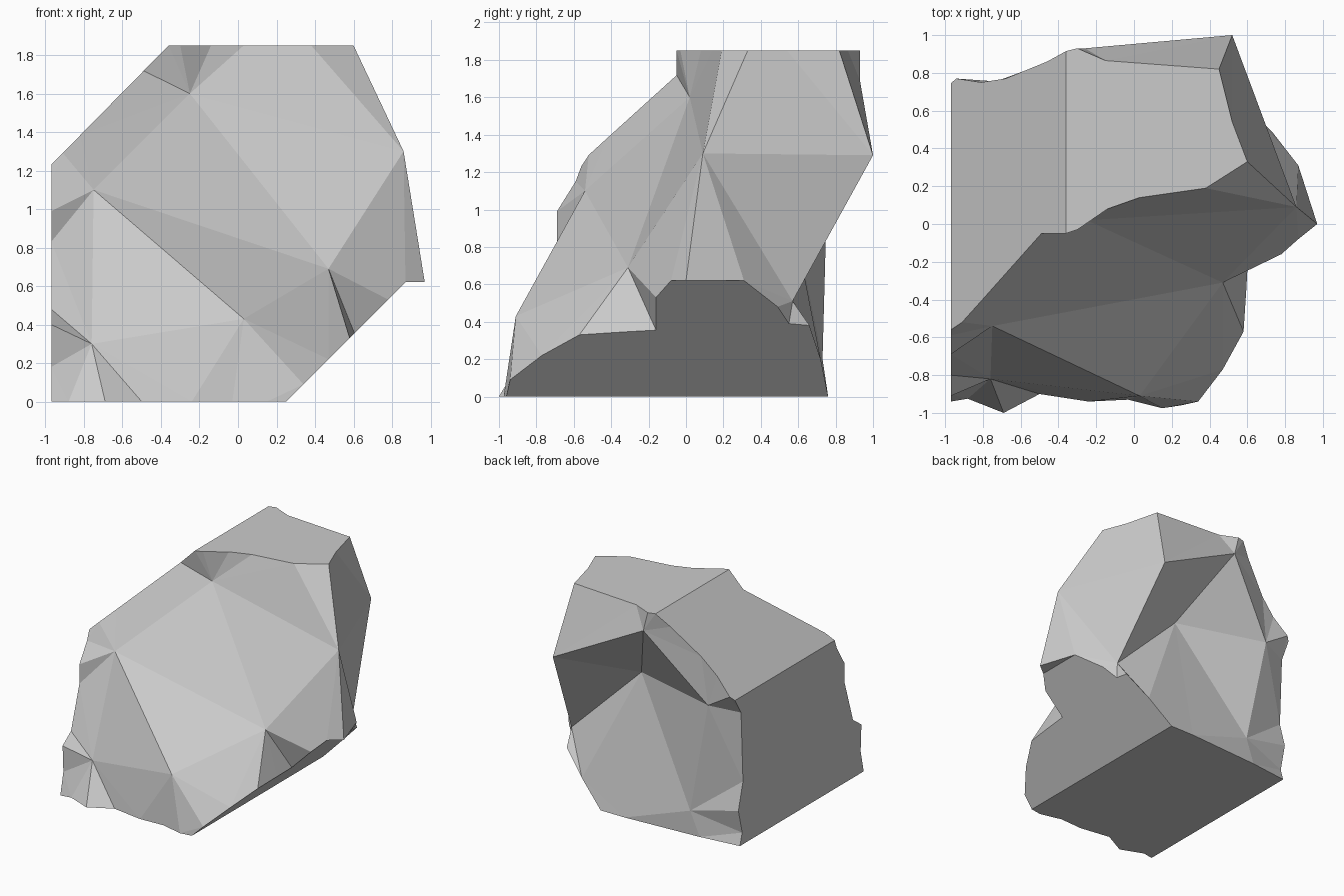
import bpy, bmesh
from mathutils import Vector
from mathutils.geometry import delaunay_2d_cdt

if "Cube" in bpy.data.objects:
    bpy.data.objects.remove(bpy.data.objects["Cube"])

# Flat cuts through the rock: each maps (position along the cut, depth y) to 3D
cuts = {
    "left":   lambda t, y: (-0.97, y, t),
    "upper":  lambda t, y: (t, y, 1.016 * t + 2.216),
    "top":    lambda t, y: (t, y, 1.85),
    "ledge":  lambda t, y: (t, y, 0.62),
    "lower":  lambda t, y: (t, y, t - 0.25),
    "bottom": lambda t, y: (t, y, 0.0),
}

# Rim of the front and back surfaces on every cut
front_rim = {
    "left": [(0, -.94), (.18, -.90), (.40, -.91), (.48, -.80), (.83, -.69),
             (.99, -.69), (1.15, -.59), (1.23, -.56)],
    "upper": [(-.97, -.56), (-.91, -.52), (-.82, -.42), (-.49, -.05), (-.36, -.05)],
    "top": [(-.36, -.05), (-.30, -.03), (-.14, .08), (.03, .14), (.38, .19), (.60, .33)],
    "ledge": [(.97, 0), (.87, -.08)],
    "lower": [(.87, -.08), (.78, -.16), (.605, -.16), (.595, -.34), (.58, -.57),
              (.47, -.77), (.34, -.94), (.25, -.96)],
    "bottom": [(.25, -.96), (.15, -.975), (-.03, -.93), (-.24, -.94), (-.50, -.90),
               (-.69, -1.0), (-.88, -.925), (-.97, -.94)],
}
back_rim = {
    "left": [(0, .68), (.10, .65), (.30, .70), (.52, .64), (1.10, .665), (1.23, .745)],
    "upper": [(-.97, .745), (-.94, .77), (-.81, .75), (-.68, .77), (-.46, .86), (-.36, .915)],
    "top": [(-.36, .915), (-.30, .93), (-.15, .865), (.45, .82), (.52, .54), (.60, .33)],
    "ledge": [(.97, 0), (.87, .31)],
    "lower": [(.87, .31), (.73, .49), (.64, .55), (.63, .66), (.45, .72), (.25, .76)],
    "bottom": [(.25, .76), (.03, .76), (-.63, .72), (-.97, .68)],
}

# Peaks and hollows inside each surface, and the creases joining them
side_peak = (.86, .09, 1.30)
front_peaks = {"A": (-.75, -.54, 1.10), "B": (-.76, -.82, .30), "C": (.03, -.91, .43),
               "D": (.47, -.31, .69), "F": (-.25, .02, 1.60)}
back_peaks = {"G": (.52, 1.0, 1.29), "H": (.65, .57, .51), "J": (-.26, .93, 1.69),
              "K": (.03, .54, 1.12), "L": (-.73, .755, 1.13), "M": (-.55, .73, .20)}
front_creases = "AC AD DF AF CD BC AB DE EF".split()
back_creases = "GJ GK GH JK JL KL KM LM KH HE GE".split()

bm = bmesh.new()


def add_face(points):
    bm.faces.new([bm.verts.new(p) for p in points])


def add_surface(rim, peaks, creases):
    """Triangulate a faceted surface seen along y, bounded by its rim."""
    pts, index = [], {}
    for name, place in cuts.items():
        for t, y in rim[name][:-1]:
            pts.append(place(t, y))
        if name == "top":
            pts.append(place(*rim[name][-1]))
            index["E"] = len(pts)
            pts.append(side_peak)
        if name == "ledge":
            continue
    n = len(pts)
    edges = [(i, (i + 1) % n) for i in range(n)]
    for key, p in peaks.items():
        index[key] = len(pts)
        pts.append(p)
    edges += [(index[a], index[b]) for a, b in creases]
    flat = [Vector((p[0], p[2])) for p in pts]
    _, _, faces, source, _, _ = delaunay_2d_cdt(flat, edges, [], 1, 1e-6)
    for f in faces:
        add_face([pts[source[i][0]] for i in f])


add_surface(front_rim, front_peaks, front_creases)
add_surface(back_rim, back_peaks, back_creases)

# Flat faces where the rock is sliced
for name, place in cuts.items():
    loop = [place(*p) for p in front_rim[name] + back_rim[name][::-1]]
    add_face([p for i, p in enumerate(loop) if p != loop[i - 1]])

bmesh.ops.remove_doubles(bm, verts=bm.verts[:], dist=0.003)
bmesh.ops.triangulate(bm, faces=[f for f in bm.faces if len(f.verts) > 4])
bmesh.ops.recalc_face_normals(bm, faces=bm.faces[:])

mesh = bpy.data.meshes.new("rock")
bm.to_mesh(mesh)
bm.free()
bpy.context.collection.objects.link(bpy.data.objects.new("rock", mesh))
